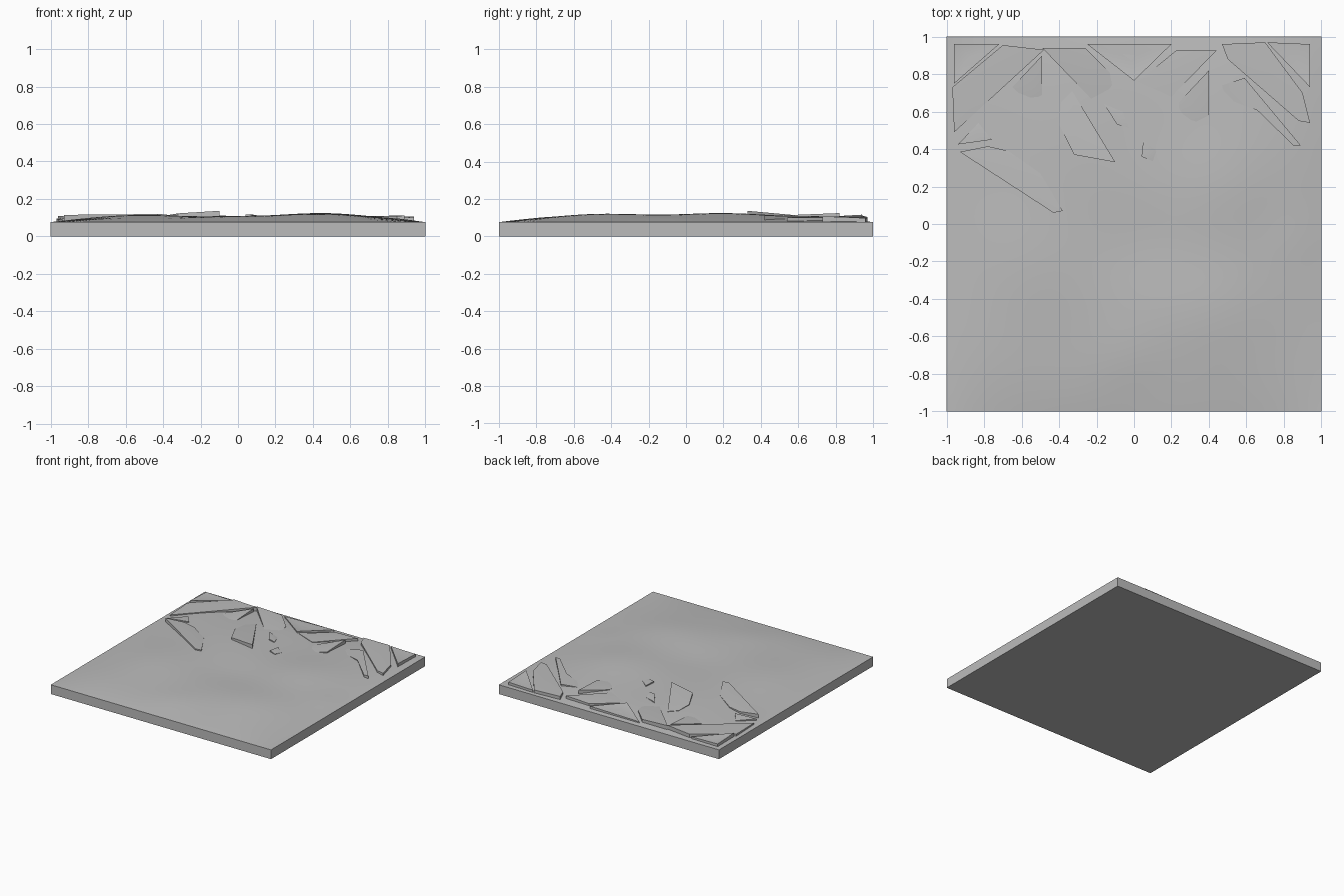
import bpy
import bmesh
import math
from mathutils import Vector

cube = bpy.data.objects.get("Cube")
if cube:
    bpy.data.objects.remove(cube, do_unlink=True)

stone = bpy.data.materials.new("grey_stone")
stone.use_nodes = True
stone.diffuse_color = (0.5, 0.5, 0.5, 1)
stone.node_tree.nodes["Principled BSDF"].inputs["Base Color"].default_value = (0.5, 0.5, 0.5, 1)

# Soft mounds and hollows: centre, radius, height
MOUNDS = [
    (0.45, -0.45, 0.3, 0.02),
    (0.5, 0.2, 0.3, 0.022),
    (-0.6, -0.2, 0.35, 0.01),
    (-0.05, -0.75, 0.2, 0.008),
    (0.05, -0.1, 0.25, -0.008),
    (0.9, -0.1, 0.15, 0.008),
]


def ground_height(x, y):
    """Height of the uneven ground, dropping towards the rim."""
    inside = (1 - x ** 4) * (1 - y ** 4)
    z = 0.076 + 0.03 * inside
    for cx, cy, radius, height in MOUNDS:
        distance = (x - cx) ** 2 + (y - cy) ** 2
        z += height * inside * math.exp(-distance / radius ** 2)
    return z + 0.002 * inside * math.sin(7 * x + 3 * y) * math.cos(6 * y - 2 * x)


def finish(bm, name):
    """Turn a bmesh into a smooth-shaded object with sharp rims."""
    bmesh.ops.recalc_face_normals(bm, faces=bm.faces)
    mesh = bpy.data.meshes.new(name)
    bm.to_mesh(mesh)
    bm.free()
    mesh.materials.append(stone)
    obj = bpy.data.objects.new(name, mesh)
    bpy.context.collection.objects.link(obj)
    bpy.ops.object.select_all(action="DESELECT")
    obj.select_set(True)
    bpy.context.view_layer.objects.active = obj
    bpy.ops.object.shade_smooth_by_angle(angle=math.radians(35))
    return obj


def build_ground():
    """Square tile: sculpted top, straight sides, flat underside."""
    bm = bmesh.new()
    bmesh.ops.create_grid(bm, x_segments=56, y_segments=56, size=1)
    for v in bm.verts:
        v.co.z = ground_height(v.co.x, v.co.y)
    rim = [e for e in bm.edges if e.is_boundary]
    walls = bmesh.ops.extrude_edge_only(bm, edges=rim)["geom"]
    for v in walls:
        if isinstance(v, bmesh.types.BMVert):
            v.co.z = 0
    bmesh.ops.edgeloop_fill(bm, edges=[e for e in bm.edges if e.is_boundary])
    finish(bm, "ground_tile")


def shard(name, outline, tilt, rise=0.014, crown=0.004):
    """Broken slab: vertical sides and a tilted, slightly domed top."""
    points = [Vector(p) for p in outline]
    centre = sum(points, Vector((0, 0))) / len(points)
    level = ground_height(*centre) + rise
    slope = Vector(tilt)
    bm = bmesh.new()
    low = [bm.verts.new((p.x, p.y, 0.05)) for p in points]
    high = [bm.verts.new((p.x, p.y, max(0.06, level + slope.dot(p - centre)))) for p in points]
    peak = bm.verts.new((centre.x, centre.y, level + crown))
    bm.faces.new(low)
    for i in range(len(points)):
        j = (i + 1) % len(points)
        bm.faces.new((low[i], low[j], high[j], high[i]))
        bm.faces.new((high[i], high[j], peak))
    finish(bm, name)


build_ground()

# Slabs lying flat against the back rim
shard("left_corner_slab", [(-.96, .96), (-.96, .75), (-.72, .96)], (-.02, -.05), .02, -.012)
shard("middle_back_slab", [(-.25, .96), (0, .765), (.2, .96)], (.02, -.06), .012, -.014)
shard("right_corner_slab", [(.71, .97), (.94, .73), (.94, .96)], (0, -.04), .02, -.012)

# Long slabs fanning out from the back
shard("left_fan_slab", [(-.97, .73), (-.96, .49), (-.48, .93), (-.7, .955)], (.03, .02))
shard("left_inner_slab", [(-.49, .94), (-.23, .67), (-.11, .7), (-.13, .81), (-.26, .94)], (-.04, .02), .01)
shard("right_inner_slab", [(.02, .76), (.2, .68), (.44, .925), (.23, .93)], (.03, -.02), .01)
shard("right_fan_slab", [(.47, .96), (.5, .88), (.88, .55), (.94, .54), (.9, .7), (.7, .97)], (-.02, -.01))

# Loose shards in front of them
shard("left_small_shard", [(-.94, .425), (-.76, .45), (-.83, .54)], (.05, -.05), .008)
shard("left_long_shard", [(-.93, .385), (-.43, .06), (-.38, .07), (-.5, .27), (-.67, .39), (-.78, .415)], (-.03, -.06), .01)
shard("left_wedge_shard", [(-.49, .9), (-.65, .73), (-.56, .65), (-.49, .69)], (.04, .06), .006)
shard("centre_shard", [(-.33, .71), (-.39, .65), (-.4, .53), (-.32, .37), (-.1, .33)], (.05, -.06), .01)
shard("right_wedge_shard", [(.4, .82), (.24, .65), (.24, .57), (.3, .53), (.4, .58)], (.08, .04), .006)
shard("right_long_shard", [(.47, .74), (.49, .67), (.66, .61), (.85, .42), (.89, .42), (.59, .78)], (.05, .03), .006)
shard("centre_chip", [(-.16, .64), (-.09, .53), (-.03, .515), (-.06, .6)], (-.1, -.1), .006)
shard("front_chip", [(.05, .45), (.04, .36), (.1, .335), (.12, .39)], (-.1, -.05), .006)
